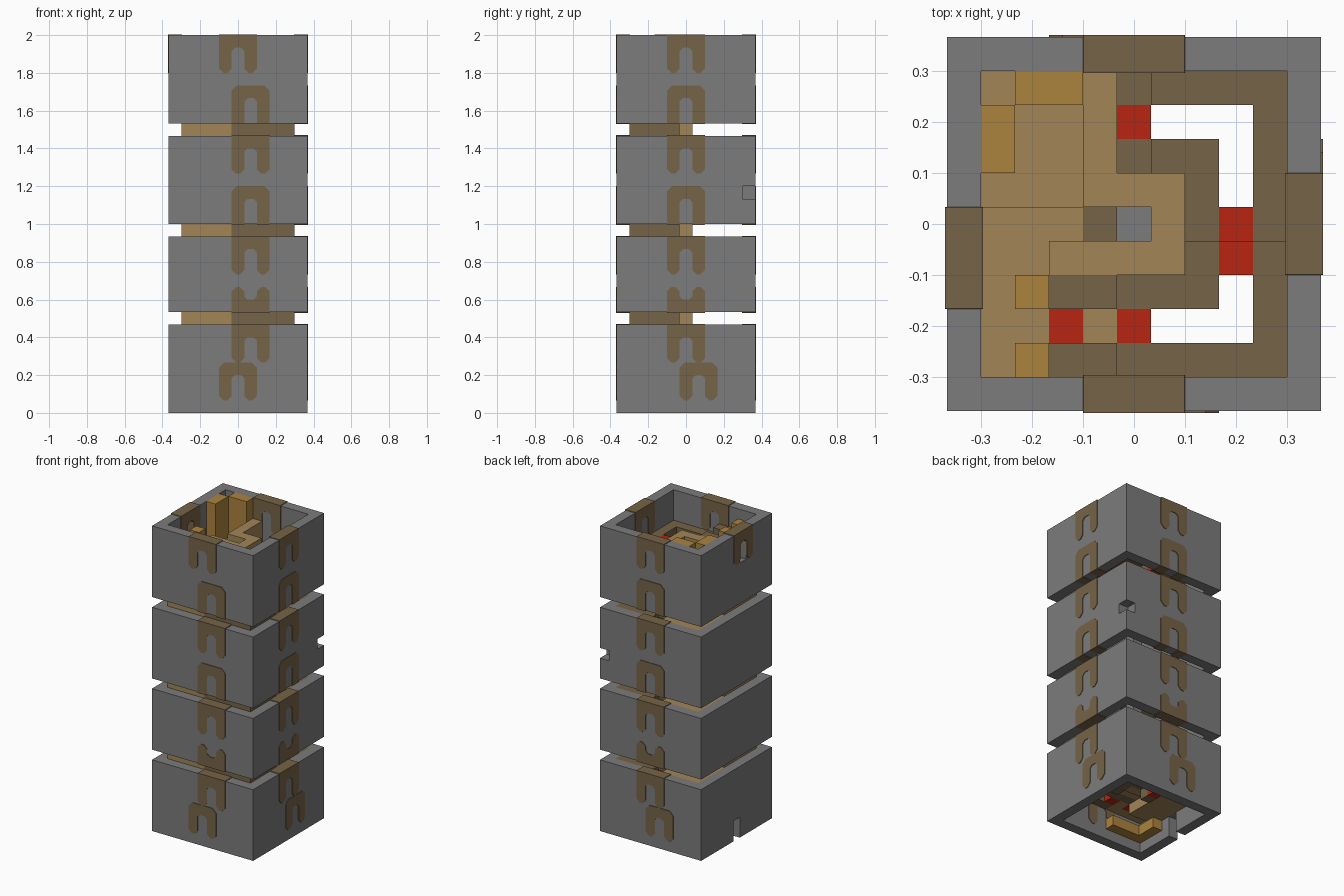
import bpy, bmesh
from mathutils import Matrix, Vector
from math import pi

U = 1 / 15          # one grid cell

cube = bpy.data.objects.get("Cube")
if cube:
    bpy.data.objects.remove(cube, do_unlink=True)


def material(name, rgb):
    m = bpy.data.materials.new(name)
    m.use_nodes = True
    m.diffuse_color = (*rgb, 1)
    m.node_tree.nodes["Principled BSDF"].inputs["Base Color"].default_value = (*rgb, 1)
    return m


GREY = material("stone grey", (.2, .2, .2))
DARK = material("dark brown", (.18, .125, .063))
TAN = material("tan", (.36, .235, .095))
OCHRE = material("ochre", (.41, .227, .047))
RED = material("red", (.48, .018, .006))


def finish(name, bm, mat):
    bmesh.ops.recalc_face_normals(bm, faces=bm.faces)
    mesh = bpy.data.meshes.new(name)
    bm.to_mesh(mesh)
    bm.free()
    mesh.materials.append(mat)
    ob = bpy.data.objects.new(name, mesh)
    bpy.context.collection.objects.link(ob)
    return ob


def add_box(bm, lo, hi):
    lo, hi = Vector(lo) * U, Vector(hi) * U
    bmesh.ops.create_cube(bm, size=1, matrix=Matrix.Translation((lo + hi) / 2)
                          @ Matrix.Diagonal((*(hi - lo), 1)))


def slab(name, mat, z0, z1, cells):
    """Blocks covering inclusive cell ranges (x0, x1, y0, y1)."""
    bm = bmesh.new()
    for x0, x1, y0, y1 in cells:
        add_box(bm, (x0 - .5, y0 - .5, z0), (x1 + .5, y1 + .5, z1))
    return finish(name, bm, mat)


def cut(ob, lo, hi):
    bm = bmesh.new()
    add_box(bm, lo, hi)
    cutter = finish("cutter", bm, GREY)
    cutter.hide_render = True
    mod = ob.modifiers.new("cut", 'BOOLEAN')
    mod.operation, mod.object, mod.solver = 'DIFFERENCE', cutter, 'EXACT'
    deps = bpy.context.evaluated_depsgraph_get()
    mesh = bpy.data.meshes.new_from_object(ob.evaluated_get(deps))
    ob.modifiers.clear()
    ob.data = mesh
    bpy.data.objects.remove(cutter, do_unlink=True)


# Four stacked square rings
rings = []
for i, (z0, z1) in enumerate([(0, 7), (8, 14), (15, 22), (23, 30)]):
    ring = slab(f"ring_{i + 1}", GREY, z0, z1, [(-5, 5, -5, 5)])
    cut(ring, (-4.5, -4.5, z0 - 1), (4.5, 4.5, z1 + 1))
    rings.append(ring)
cut(rings[0], (-6, -.5, -1), (-4, .5, 2))          # entry notch
cut(rings[2], (4.5, 4.5, 17), (6, 6, 18))          # corner notch
cut(rings[3], (-6, -1.5, 27), (-4, -.5, 29))       # exit window


def arch(name, side, u, z, h, top, leg, flip=False):
    """Inlaid arch through the wall; zero chamfer means flush with a ring edge."""
    lip = .06
    t, b = h + (0 if top else lip), (0 if leg else -lip)
    ct, cl = max(top, .02), max(leg, .02)
    half = [(-.25, h - 1), (-.5, h - 1.25), (-.5, b + cl), (-.5 - cl, b),
            (-1.5 + cl, b), (-1.5, b + cl), (-1.5, t - ct), (-1.5 + ct, t)]
    outline = half + [(-a, c) for a, c in reversed(half)]
    bm = bmesh.new()
    face = bm.faces.new([bm.verts.new(((u + a) * U, -5.56 * U,
                                       (z + (h - c if flip else c)) * U))
                         for a, c in outline])
    out = bmesh.ops.extrude_face_region(bm, geom=[face])
    bmesh.ops.translate(bm, vec=(0, 1.12 * U, 0),
                        verts=[v for v in out["geom"] if isinstance(v, bmesh.types.BMVert)])
    bmesh.ops.rotate(bm, verts=bm.verts, cent=(0, 0, 0),
                     matrix=Matrix.Rotation(side * pi / 2, 3, 'Z'))
    finish(name, bm, DARK)


# Arch inlays on the front, both flanking sides and the exit window
for side, label in enumerate(["front", "left", "back"]):
    mid = 1 if side == 0 else 0
    arch(label + "_arch_top", side, 0, 27, 3, 0, .35)
    for z in (23, 15):
        arch(f"{label}_arch_upper_{z}", side, mid, z, 3, .4, 0)
    for z in (19, 11, 4):
        arch(f"{label}_arch_lower_{z}", side, mid, z, 3, 0, .35)
    arch(label + "_cup", side, mid, 8, 2, 0, .35, flip=True)
    arch(label + "_arch_base", side, 1 - mid, 1, 3, .4, .35)
arch("exit_arch", 3, 1, 27, 3, 0, .35)


def flight(g):
    """One turn of the spiral track inside the rings."""
    n = f"_{g}"
    slab("track_front" + n, DARK, g, g + 1,
         [(0, 4, -4, -4), (4, 4, -3, -1), (0, 2, -2, -2), (2, 2, -1, -1),
          (-2, -1, -2, -2), (-1, -1, 0, 0)])
    slab("track_side" + n, DARK, g - 1, g,
         [(4, 4, 0, 4), (1, 3, 4, 4), (2, 2, 0, 2), (1, 1, 2, 2)])
    slab("track_back" + n, DARK, g - 2, g - 1, [(0, 0, 4, 4), (0, 0, 2, 2)])
    slab("stop_front" + n, RED, g, g + 1, [(0, 0, -3, -3), (3, 3, -1, -1), (-2, -2, -3, -3)])
    slab("stop_side" + n, RED, g - 1, g, [(3, 3, 0, 0)])
    slab("stop_back" + n, RED, g - 2, g - 1, [(0, 0, 3, 3)])
    slab("landing_front" + n, TAN, g, g + 1,
         [(-4, -1, -4, -4), (-4, -3, -3, -2), (-4, 1, -1, -1),
          (-4, -2, 0, 0), (1, 1, 0, 0), (-1, -1, -3, -3)])
    slab("landing_back" + n, TAN, g - 1, g,
         [(-4, -2, -2, 4), (-1, -1, 1, 4), (0, 1, 1, 1)])


for g in (3, 7, 14, 22, 26):
    flight(g)
slab("core", GREY, 3, 26, [(0, 0, 0, 0)])

# Raised pieces on the top landing
slab("top_walk", TAN, 27, 28, [(-1, 1, 1, 1), (1, 1, -1, 0), (-2, 0, -1, -1)])
slab("top_walk_arm", TAN, 26, 28, [(-1, -1, 2, 4)])
slab("top_rail", DARK, 27, 28, [(-2, -1, -2, -2), (-2, -1, -4, -4)])
slab("top_corner_posts", OCHRE, 26, 30, [(-3, -2, 4, 4), (-4, -4, 2, 3)])
slab("top_gate_posts", OCHRE, 27, 29, [(-3, -3, -2, -2), (-3, -3, -4, -4)])

# Guides hanging below the lowest landing
slab("bottom_guides", OCHRE, 1, 2, [(-3, -1, -4, -4), (-4, -4, -4, -2)])
